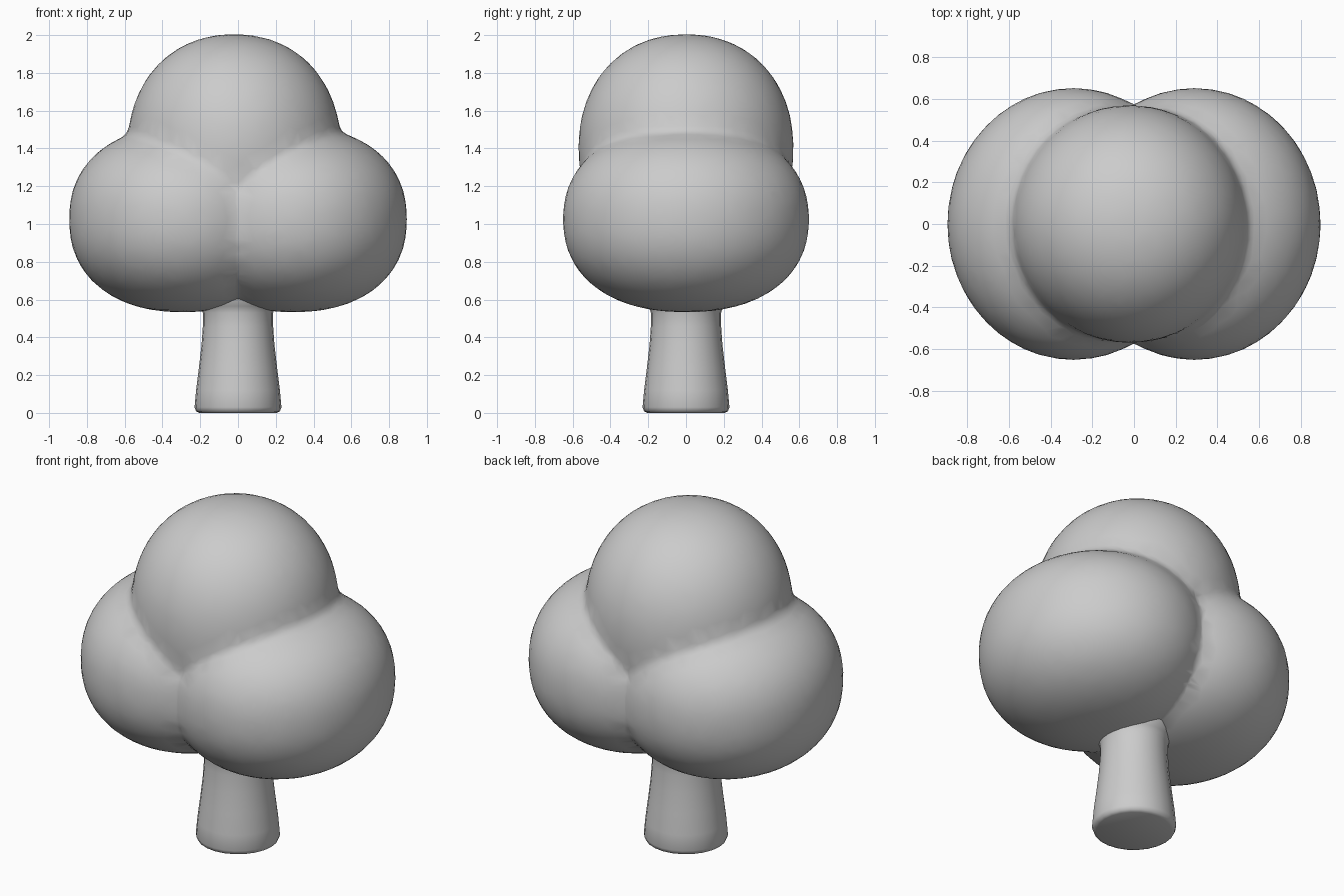
import bpy, bmesh, math

if "Cube" in bpy.data.objects:
    bpy.data.objects.remove(bpy.data.objects["Cube"])

grey = bpy.data.materials.new("plain grey")
grey.diffuse_color = (0.6, 0.6, 0.6, 1)
grey.use_nodes = True
grey.node_tree.nodes["Principled BSDF"].inputs["Base Color"].default_value = grey.diffuse_color


def make_object(name, bm):
    mesh = bpy.data.meshes.new(name)
    bm.to_mesh(mesh)
    bm.free()
    mesh.materials.append(grey)
    obj = bpy.data.objects.new(name, mesh)
    bpy.context.collection.objects.link(obj)
    return obj


def add_lobe(bm, centre, radii, power):
    """Ellipsoid whose vertical profile is a slightly full superellipse."""
    made = bmesh.ops.create_uvsphere(bm, u_segments=48, v_segments=32, radius=1)
    for v in made["verts"]:
        flat = math.hypot(v.co.x, v.co.y)
        k = (flat ** power + abs(v.co.z) ** power) ** (-1 / power)
        v.co = [c + p * k * r for c, p, r in zip(centre, v.co, radii)]


def finish(obj, angle):
    bpy.ops.object.select_all(action='DESELECT')
    obj.select_set(True)
    bpy.context.view_layer.objects.active = obj
    for m in list(obj.modifiers):
        bpy.ops.object.modifier_apply(modifier=m.name)
    bpy.ops.object.shade_smooth_by_angle(angle=math.radians(angle))


# Canopy: two side lobes and a crown, melted into one skin
bm = bmesh.new()
for side in (-1, 1):
    add_lobe(bm, (side * 0.29, 0, 1.025), (0.605, 0.652, 0.492), 2.25)
add_lobe(bm, (-0.02, 0, 1.4), (0.565, 0.57, 0.605), 2.15)
canopy = make_object("canopy", bm)
remesh = canopy.modifiers.new("melt", 'REMESH')
remesh.mode = 'VOXEL'
remesh.voxel_size = 0.025
smooth = canopy.modifiers.new("soften", 'SMOOTH')
smooth.factor = 0.5
smooth.iterations = 6
decimate = canopy.modifiers.new("simplify", 'DECIMATE')
decimate.ratio = 0.15
finish(canopy, 60)

# Trunk: turned profile with rounded foot and flare into the canopy
profile = [(0.205, 0), (0.222, 0.008), (0.23, 0.03), (0.222, 0.12),
           (0.207, 0.24), (0.193, 0.36), (0.186, 0.46), (0.186, 0.53),
           (0.195, 0.565), (0.225, 0.6), (0.22, 0.7)]
sides = 24
bm = bmesh.new()
rings = [[bm.verts.new((r * math.cos(2 * math.pi * i / sides),
                        r * math.sin(2 * math.pi * i / sides), z))
          for i in range(sides)] for r, z in profile]
for low, high in zip(rings, rings[1:]):
    for i in range(sides):
        j = (i + 1) % sides
        bm.faces.new((low[i], low[j], high[j], high[i]))
bm.faces.new(rings[0][::-1])
bm.faces.new(rings[-1])
trunk = make_object("trunk", bm)
finish(trunk, 50)
